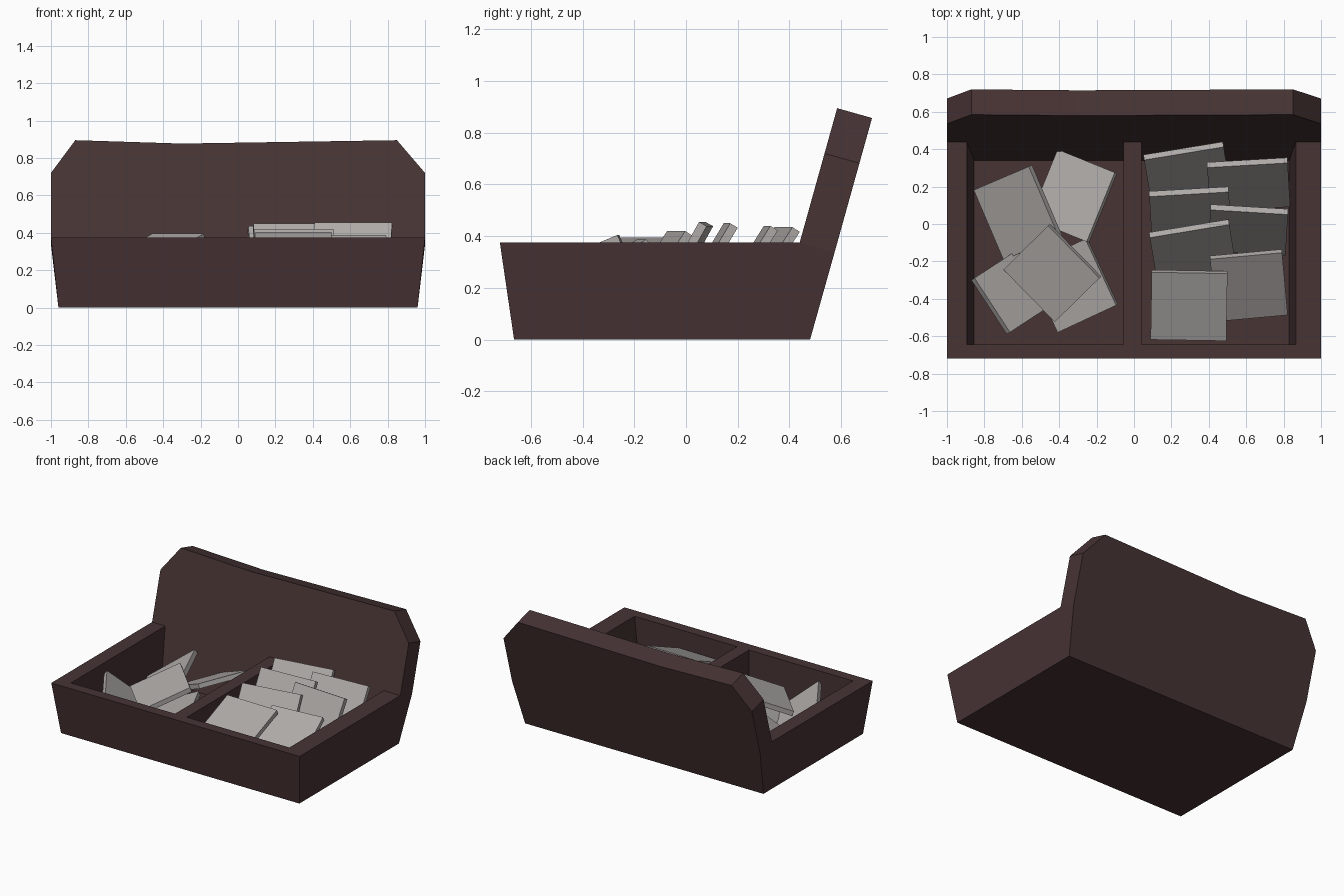
import bpy, bmesh, math
from mathutils import Vector

if "Cube" in bpy.data.objects:
    bpy.data.objects.remove(bpy.data.objects["Cube"])


def material(name, rgb):
    m = bpy.data.materials.new(name)
    m.diffuse_color = (*rgb, 1)
    m.use_nodes = True
    m.node_tree.nodes["Principled BSDF"].inputs["Base Color"].default_value = m.diffuse_color
    return m


wood = material("dark_brown", (0.063, 0.033, 0.034))
grey = material("warm_grey", (0.42, 0.40, 0.385))


def prism(name, ring_a, ring_b, mat):
    """Solid joining two matching outlines."""
    bm = bmesh.new()
    a = [bm.verts.new(p) for p in ring_a]
    b = [bm.verts.new(p) for p in ring_b]
    bm.faces.new(a)
    bm.faces.new(b[::-1])
    n = len(a)
    for i in range(n):
        j = (i + 1) % n
        bm.faces.new((a[j], a[i], b[i], b[j]))
    bmesh.ops.recalc_face_normals(bm, faces=bm.faces)
    me = bpy.data.meshes.new(name)
    bm.to_mesh(me)
    bm.free()
    me.materials.append(mat)
    ob = bpy.data.objects.new(name, me)
    bpy.context.collection.objects.link(ob)
    return ob


def rect(x0, x1, y0, y1, z):
    return [(x0, y0, z), (x1, y0, z), (x1, y1, z), (x0, y1, z)]


# Tray body with flared sides, meeting the sloping back panel
tray = prism("tray", rect(-0.96, 0.96, -0.665, 0.335, 0),
             rect(-1, 1, -0.72, 0.44, 0.375), wood)

# Two pockets cut out of the tray, leaving a divider
pockets = {"left_pocket": ((-0.855, -0.055), (-0.908, -0.055)),
           "right_pocket": ((0.04, 0.83), (0.04, 0.878))}
for name, (low, high) in pockets.items():
    cutter = prism(name, rect(*low, -0.645, 0.7, 0.02),
                   rect(*high, -0.645, 0.7, 0.5), wood)
    cutter.hide_render = True
    cutter.display_type = 'WIRE'
    mod = tray.modifiers.new(name, 'BOOLEAN')
    mod.operation = 'DIFFERENCE'
    mod.solver = 'EXACT'
    mod.object = cutter

# Back panel: leaning slab with clipped upper corners
outline = [(-0.96, 0), (0.96, 0), (1, 0.375), (1, 0.72), (0.85, 0.895),
           (-0.3, 0.877), (-0.87, 0.895), (-1, 0.72), (-1, 0.375)]
front = [Vector((x, 0.335 + 0.279 * z, z)) for x, z in outline]
back = [p + (Vector((0, 0.135, -0.038)) if p.z > 0 else Vector((0, 0.145, 0)))
        for p in front]
prism("back_panel", front, back, wood)


def card(name, p, q, z, depth, tilt, t=0.034):
    """Card with its high edge p-q, sloping down to the right of p-q."""
    p, q = Vector((*p, 0)), Vector((*q, 0))
    d = (q - p).normalized()
    h = Vector((d.y, -d.x, 0))
    a = math.radians(tilt)
    up = Vector((0, 0, 1))
    normal = h * math.sin(a) + up * math.cos(a)
    shift = h * t * math.sin(a) + up * z
    fall = h * depth - up * depth * math.tan(a)
    face = [p + shift, q + shift, q + shift + fall, p + shift + fall]
    prism(name, face, [v - normal * t for v in face], grey)


# Filed cards leaning back in the right pocket
filed = [((0.05, 0.37), (0.475, 0.44), 0.435, 0.24, 57),
         ((0.39, 0.33), (0.82, 0.355), 0.44, 0.235, 58),
         ((0.08, 0.175), (0.505, 0.2), 0.45, 0.23, 59),
         ((0.41, 0.105), (0.825, 0.08), 0.455, 0.22, 61),
         ((0.08, -0.045), (0.505, 0.025), 0.42, 0.235, 57),
         ((0.405, -0.17), (0.79, -0.135), 0.388, 0.335, 33),
         ((0.095, -0.245), (0.5, -0.252), 0.405, 0.36, 23)]
for i, c in enumerate(filed):
    card(f"filed_card_{i + 1}", *c)

# Loose cards scattered in the left pocket
loose = [((-0.545, 0.315), (-0.385, -0.06), 0.345, 0.32, 35),
         ((-0.09, 0.27), (-0.24, -0.10), 0.33, 0.33, 24),
         ((-0.68, -0.59), (-0.87, -0.30), 0.34, 0.27, 37),
         ((-0.45, 0.0), (-0.175, -0.28), 0.395, 0.335, 23),
         ((-0.25, -0.075), (-0.085, -0.43), 0.27, 0.345, 20)]
for i, c in enumerate(loose):
    card(f"loose_card_{i + 1}", *c)
